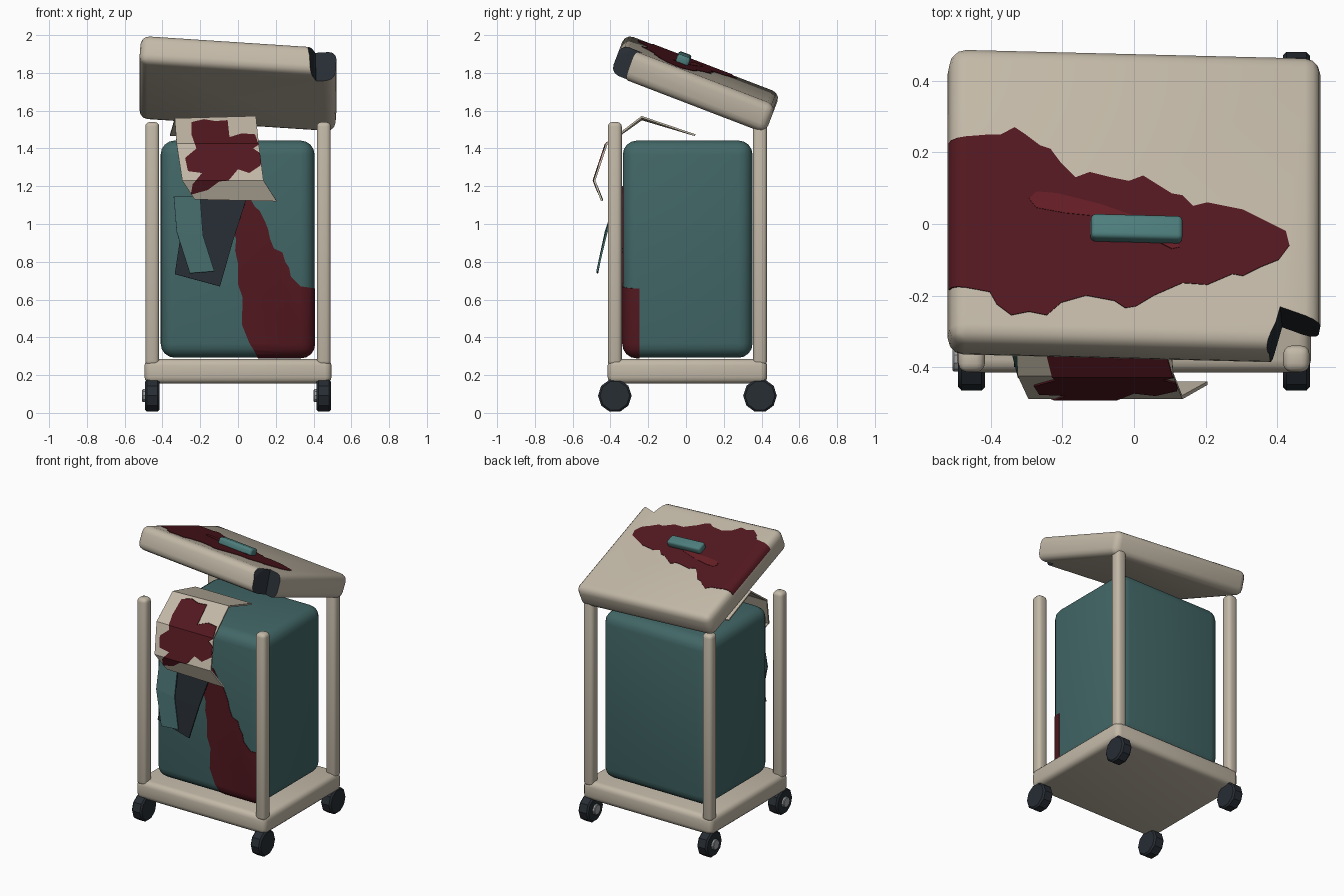
import bpy, bmesh, math
from mathutils import Matrix, Vector

if "Cube" in bpy.data.objects:
    bpy.data.objects.remove(bpy.data.objects["Cube"])


def material(name, rgb):
    m = bpy.data.materials.new(name)
    m.diffuse_color = (*rgb, 1)
    m.use_nodes = True
    m.node_tree.nodes["Principled BSDF"].inputs["Base Color"].default_value = m.diffuse_color
    return m


BEIGE = material("beige", (0.54, 0.48, 0.385))
TEAL = material("bag_teal", (0.055, 0.135, 0.135))
BRIGHT_TEAL = material("handle_teal", (0.075, 0.21, 0.205))
RED = material("stain_red", (0.085, 0.009, 0.014))
LIGHT_RED = material("streak_red", (0.13, 0.013, 0.018))
DARK = material("dark", (0.02, 0.026, 0.034))
STEEL = material("hub_grey", (0.35, 0.37, 0.38))


def finish(name, bm, mat, smooth=True):
    bmesh.ops.recalc_face_normals(bm, faces=bm.faces)
    mesh = bpy.data.meshes.new(name)
    bm.to_mesh(mesh)
    bm.free()
    ob = bpy.data.objects.new(name, mesh)
    bpy.context.collection.objects.link(ob)
    mesh.materials.append(mat)
    if smooth:
        soften(ob)
    return ob


def soften(ob):
    bpy.ops.object.select_all(action='DESELECT')
    ob.select_set(True)
    bpy.context.view_layer.objects.active = ob
    bpy.ops.object.shade_smooth_by_angle(angle=math.radians(35))


def box(name, size, loc, mat, bevel=0.03, segs=3):
    bm = bmesh.new()
    bmesh.ops.create_cube(bm, size=1)
    bmesh.ops.scale(bm, vec=size, verts=bm.verts)
    bmesh.ops.bevel(bm, geom=bm.edges[:], offset=bevel, segments=segs, profile=0.5, affect='EDGES')
    bmesh.ops.translate(bm, vec=loc, verts=bm.verts)
    return finish(name, bm, mat)


def axle_cylinder(name, r, width, loc, mat, bevel, sides=10):
    bm = bmesh.new()
    bmesh.ops.create_cone(bm, cap_ends=True, segments=sides, radius1=r, radius2=r, depth=width)
    rim = [e for e in bm.edges if abs(e.verts[0].co.z - e.verts[1].co.z) < 1e-5]
    bmesh.ops.bevel(bm, geom=rim, offset=bevel, segments=1, affect='EDGES')
    bmesh.ops.transform(bm, matrix=Matrix.Translation(loc) @ Matrix.Rotation(math.pi / 2, 4, 'Y'), verts=bm.verts)
    return finish(name, bm, mat)


def prism(points, shift, mat):
    bm = bmesh.new()
    f = bm.faces.new([bm.verts.new(p) for p in points])
    ext = bmesh.ops.extrude_face_region(bm, geom=[f])
    bmesh.ops.translate(bm, vec=shift, verts=[v for v in ext["geom"] if isinstance(v, bmesh.types.BMVert)])
    bmesh.ops.triangulate(bm, faces=bm.faces[:])
    return finish("cutter", bm, mat, False)


def boolean(ob, cutter, op):
    mod = ob.modifiers.new("cut", 'BOOLEAN')
    mod.object, mod.operation, mod.solver = cutter, op, 'EXACT'
    mod.material_mode = 'TRANSFER'
    bpy.ops.object.select_all(action='DESELECT')
    bpy.context.view_layer.objects.active = ob
    ob.select_set(True)
    bpy.ops.object.modifier_apply(modifier=mod.name)
    bpy.data.objects.remove(cutter)


def cloth(name, rows, mat, thick=0.01, shift=(0, 0, 0)):
    # rows of (left x, right x, y, left z, right z)
    bm = bmesh.new()
    vs = [(bm.verts.new((a, y, zl)), bm.verts.new((b, y, zr))) for a, b, y, zl, zr in rows]
    for p, q in zip(vs, vs[1:]):
        bm.faces.new((p[0], p[1], q[1], q[0]))
    bmesh.ops.recalc_face_normals(bm, faces=bm.faces)
    bmesh.ops.solidify(bm, geom=bm.faces[:], thickness=thick)
    bmesh.ops.translate(bm, vec=shift, verts=bm.verts)
    return finish(name, bm, mat, False)


# Frame: base tray, posts and casters
box("base_tray", (0.99, 0.845, 0.13), (0, 0.0075, 0.22), BEIGE, 0.035)
for sx, side in ((-1, "left"), (1, "right")):
    for y, end in ((-0.377, "front"), (0.392, "back")):
        x = sx * 0.454
        box(f"{end}_{side}_post", (0.074, 0.074, 1.29), (x, y, 0.895), BEIGE, 0.024)
        axle_cylinder(f"{end}_{side}_wheel", 0.089, 0.076, (x, y, 0.091), DARK, 0.01)
        axle_cylinder(f"{end}_{side}_hub", 0.036, 0.02, (x - 0.044, y, 0.091), STEEL, 0.004)

# Bag and the stain running down its front right corner
bag_size, bag_at = (0.815, 0.687, 1.15), (-0.002, 0.009, 0.867)
box("bag", bag_size, bag_at, TEAL, 0.075, 4)
drip = [(-.03, 1.2), (-.035, 1.0), (-.01, .92), (-.015, .86), (.0, .79), (.0, .68), (.025, .61),
        (.02, .47), (.06, .37), (.085, .33), (.125, .25), (.5, .25), (.5, .64), (.40, .66), (.33, .67),
        (.28, .72), (.27, .77), (.25, .8), (.235, .85), (.19, .87), (.17, .92), (.16, .97),
        (.14, 1.02), (.115, 1.07), (.09, 1.09), (.05, 1.16)]
stain = box("bag_stain", [s + 0.006 for s in bag_size], bag_at, RED, 0.075, 4)
boolean(stain, prism([(x, -0.6, z) for x, z in drip], (0, 0.355, 0), RED), 'INTERSECT')

# Cloths spilling over the front
towel = [(-.36, .07, .05, 1.475, 1.475), (-.335, .095, -.235, 1.56, 1.572), (-.325, .11, -.425, 1.425, 1.425),
         (-.295, .135, -.49, 1.23, 1.23), (-.23, .205, -.45, 1.13, 1.12)]
cloth("towel", towel, BEIGE)
cloth("teal_rag", [(-.34, -.2, -.37, 1.145, 1.145), (-.325, -.185, -.43, .96, .94),
                   (-.255, -.125, -.475, .74, .75)], TEAL)
cloth("dark_rag", [(-.21, .05, -.36, 1.15, 1.15), (-.31, -.03, -.385, .9, .9),
                   (-.335, -.095, -.40, .735, .67)], DARK)
splat = [(-.245, 1.54), (-.18, 1.555), (-.12, 1.545), (-.055, 1.55), (-.045, 1.46), (.02, 1.48), (.09, 1.475),
         (.11, 1.42), (.08, 1.40), (.125, 1.37), (.12, 1.31), (.06, 1.27), (.0, 1.29), (-.05, 1.23),
         (-.10, 1.225), (-.16, 1.18), (-.25, 1.155), (-.24, 1.21), (-.19, 1.27), (-.265, 1.28),
         (-.28, 1.35), (-.22, 1.40), (-.245, 1.47)]
stain = cloth("towel_stain", towel, RED, shift=(0, -0.004, 0.001))
boolean(stain, prism([(x, -0.7, z) for x, z in splat], (0, 0.5, 0), RED), 'INTERSECT')

# Tilted lid, modelled flat, with a broken front right corner
lid_size = (1.04, 0.88, 0.16)
lid = box("lid", lid_size, (0, 0, 0), BEIGE, 0.045)
top = [(.40, -.32), (.60, -.39), (.60, -.6), (.27, -.6)]
low = [(.425, -.32), (.60, -.385), (.60, -.6), (.35, -.6)]
bm = bmesh.new()
a = [bm.verts.new((x, y, 0.12)) for x, y in top]
b = [bm.verts.new((x, y, -0.12)) for x, y in low]
bm.faces.new(a)
bm.faces.new(b[::-1])
for i in range(4):
    j = (i + 1) % 4
    bm.faces.new((a[i], b[i], b[j], a[j]))
bmesh.ops.triangulate(bm, faces=bm.faces[:])
boolean(lid, finish("corner_cutter", bm, DARK, False), 'DIFFERENCE')
soften(lid)

# Lid stain, streak and handle
puddle = [(-.6, .235), (-.41, .25), (-.38, .25), (-.34, .27), (-.31, .25), (-.27, .22), (-.24, .21), (-.21, .17),
          (-.17, .13), (-.13, .145), (-.07, .13), (-.02, .12), (.02, .135), (.06, .11), (.10, .085), (.13, .08),
          (.16, .05), (.20, .06), (.30, .04), (.36, .01), (.42, -.02), (.43, -.06), (.40, -.10), (.35, -.12),
          (.30, -.145), (.27, -.14), (.2, -.17), (.13, -.165), (.05, -.2), (0, -.23), (-.03, -.235),
          (-.06, -.215), (-.14, -.2), (-.21, -.22), (-.25, -.255), (-.30, -.245), (-.35, -.255),
          (-.39, -.225), (-.41, -.19), (-.6, -.155)]
streak = [(-.30, .07), (-.28, .09), (-.22, .085), (-.1, .055), (0, .02), (.1, -.04), (.125, -.065),
          (.1, -.07), (0, -.02), (-.1, .02), (-.2, .03), (-.28, .045)]
lid_parts = [lid]
for name, pts, grow, mat in (("lid_stain", puddle, 0.006, RED), ("lid_streak", streak, 0.010, LIGHT_RED)):
    ob = box(name, [s + grow for s in lid_size], (0, 0, 0), mat, 0.045)
    outline = [(x, (y - 0.078 + 0.025 * x) / 0.934, 0.04) for x, y in pts]
    boolean(ob, prism(outline, (0, 0, 0.2), mat), 'INTERSECT')
    lid_parts.append(ob)
lid_parts.append(box("lid_handle", (0.257, 0.072, 0.05), (0.0, -0.105, 0.1), BRIGHT_TEAL, 0.014))
tilt = (Matrix.Translation((0, 0.049, 1.743)) @ Matrix.Rotation(math.radians(-21), 4, 'X')
        @ Matrix.Rotation(math.radians(4), 4, 'Y'))
for ob in lid_parts:
    ob.matrix_world = tilt
